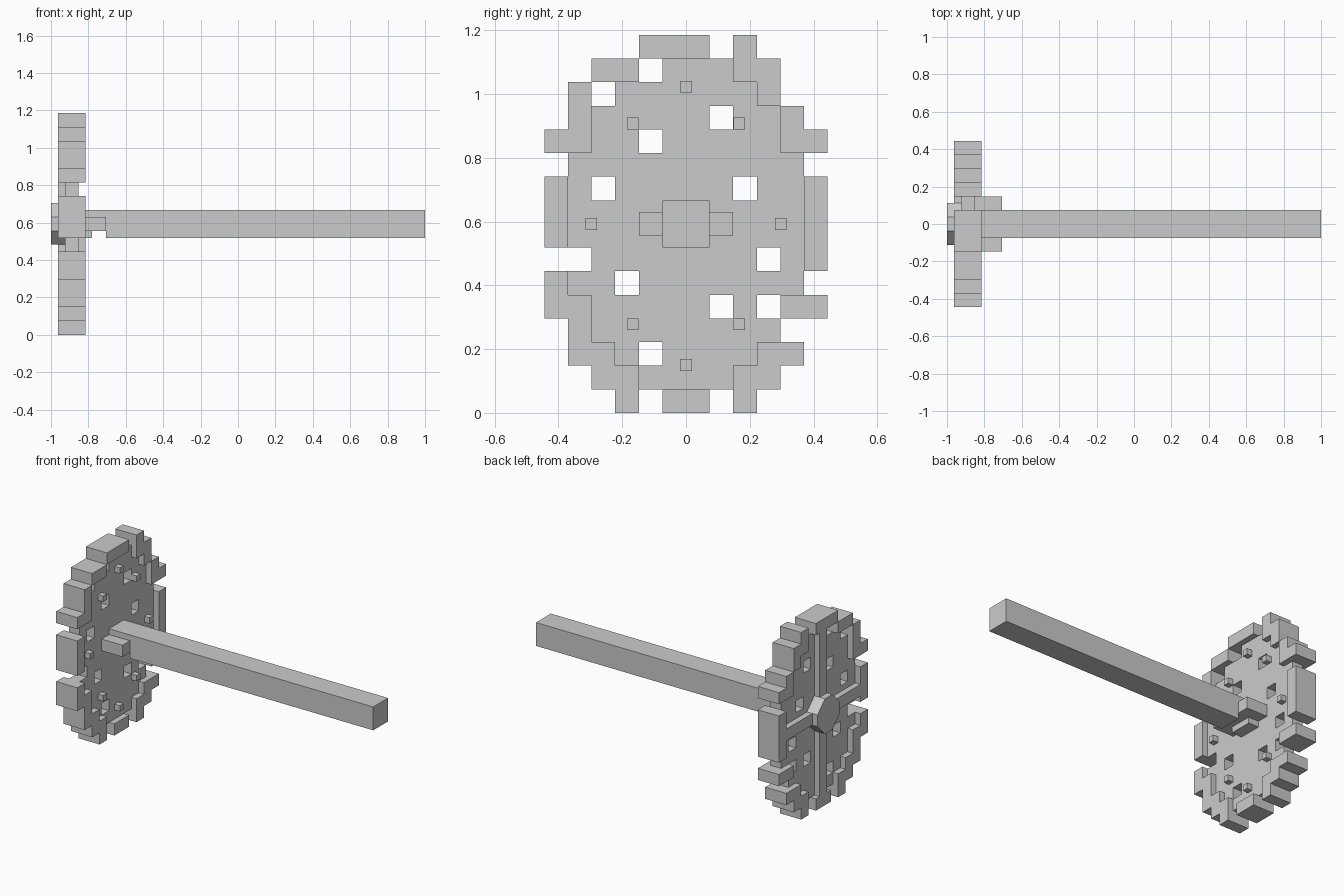
import bpy, bmesh

if "Cube" in bpy.data.objects:
    bpy.data.objects.remove(bpy.data.objects["Cube"])

C = 0.0741          # one wheel cell
H = C / 2
ZC = 8 * C          # axle height


def finish(name, bm):
    bmesh.ops.recalc_face_normals(bm, faces=bm.faces[:])
    me = bpy.data.meshes.new(name)
    bm.to_mesh(me)
    bm.free()
    ob = bpy.data.objects.new(name, me)
    bpy.context.collection.objects.link(ob)
    return ob


def extrude(bm, vec):
    geom = bmesh.ops.extrude_face_region(bm, geom=bm.faces[:])["geom"]
    verts = [g for g in geom if isinstance(g, bmesh.types.BMVert)]
    bmesh.ops.translate(bm, verts=verts, vec=vec)


def box(name, x0, x1, y0, y1, z0, z1):
    bm = bmesh.new()
    bm.faces.new([bm.verts.new((x0, y, z)) for y, z in
                  ((y0, z0), (y1, z0), (y1, z1), (y0, z1))])
    extrude(bm, (x1 - x0, 0, 0))
    return finish(name, bm)


# Wheel map seen from the axle side: R = thick rim, d = thin disc
rows = [
    "....RRR.R...",
    "..RR.dddRR..",
    ".R.ddddddR..",
    ".Rddddd.ddR.",
    "RRdd.dddddRR",
    ".dddddddddd.",
    "Rd.ddddd.ddR",
    "RddddddddddR",
    "RddddddddddR",
    "..ddddddd.dR",
    "Rdd.ddddddd.",
    "RRddddd.d.RR",
    ".Rdddddddd..",
    ".RRd.ddddRR.",
    "..RRddddRR..",
    "...R.RR.R...",
]


def wheel_layer(name, key, x0, x1):
    bm = bmesh.new()
    corner = {}

    def vert(c, r):
        if (c, r) not in corner:
            corner[c, r] = bm.verts.new((x0, (c - 6) * C, (16 - r) * C))
        return corner[c, r]

    for r, row in enumerate(rows):
        for c, ch in enumerate(row):
            if ch == key:
                bm.faces.new([vert(c, r), vert(c, r + 1),
                              vert(c + 1, r + 1), vert(c + 1, r)])
    extrude(bm, (x1 - x0, 0, 0))
    return finish(name, bm)


XB, XF = -0.926, -0.852     # disc back and front
wheel_layer("wheel_disc", "d", XB, XF)
wheel_layer("wheel_rim", "R", XB - H, XF + H)

# Spokes on the back of the disc
box("vertical_spoke", XB - H, XB, -H, H, C, 15 * C)
box("horizontal_spoke", XB - H, XB, -5 * C, 5 * C, ZC - H, ZC + H)

# Studs on the front of the disc
studs = [(0, 0.43), (0, -0.443), (0.297, 0), (-0.297, 0)]
studs += [(sy * 0.167, sz * 0.315) for sy in (-1, 1) for sz in (-1, 1)]
q = H / 2
for i, (y, z) in enumerate(studs):
    box(f"stud_{i + 1}", XF, XF + H, y - q, y + q, ZC + z - q, ZC + z + q)

# Eight-sided hub cap on the back
bm = bmesh.new()
a, b = 1.5 * C, H
bm.faces.new([bm.verts.new((-1, y, ZC + z)) for y, z in
              ((a, -b), (a, b), (b, a), (-b, a), (-a, b), (-a, -b), (-b, -a), (b, -a))])
extrude(bm, (C, 0, 0))
finish("hub_cap", bm)

# Cross pin in front of the disc
box("cross_pin", XF, -0.706, -2 * C, 2 * C, ZC - H, ZC + H)

# Long axle with a small notch under the pin
bm = bmesh.new()
profile = [(XF, C), (1, C), (1, -C), (-0.706, -C), (-0.706, -H),
           (-0.78, -H), (-0.78, -C), (XF, -C)]
bm.faces.new([bm.verts.new((x, -C, ZC + z)) for x, z in profile])
extrude(bm, (0, 2 * C, 0))
finish("axle", bm)
